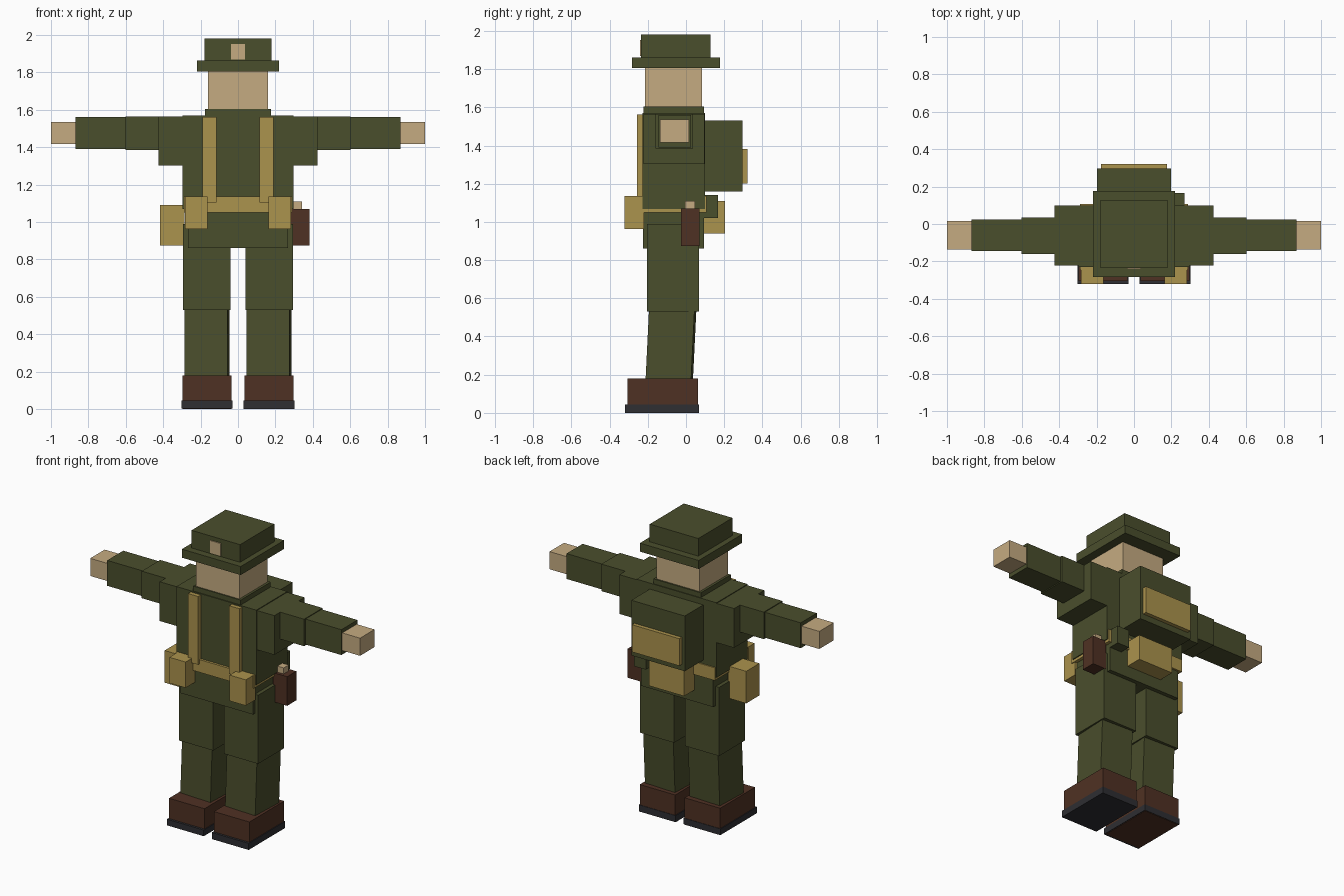
import bpy, math
from mathutils import Matrix, Vector

if "Cube" in bpy.data.objects:
    bpy.data.objects.remove(bpy.data.objects["Cube"])


def material(name, r, g, b):
    m = bpy.data.materials.new(name)
    lin = [((c / 255 + 0.055) / 1.055) ** 2.4 for c in (r, g, b)]
    m.diffuse_color = (*lin, 1)
    m.use_nodes = True
    m.node_tree.nodes["Principled BSDF"].inputs["Base Color"].default_value = m.diffuse_color
    return m


OLIVE = material("olive_cloth", 74, 78, 44)
TAN = material("tan_canvas", 171, 147, 77)
SKIN = material("skin", 197, 171, 129)
BROWN = material("brown_leather", 79, 49, 35)
BLACK = material("black_rubber", 46, 46, 50)


def box(name, mat, x, y, z, rot=(0, 0, 0)):
    """Box from (min, max) ranges, optionally rotated about its centre."""
    mid = Vector([(a + b) / 2 for a, b in (x, y, z)])
    bpy.ops.mesh.primitive_cube_add(size=1)
    ob = bpy.context.object
    ob.name = name
    ob.data.transform(Matrix.Diagonal([b - a for a, b in (x, y, z)] + [1]))
    ob.location = mid
    ob.rotation_euler = [math.radians(a) for a in rot]
    ob.data.materials.append(mat)
    return ob


def pair(name, mat, x, y, z, rot=(0, 0, 0)):
    """Same box on both sides of the body."""
    box(name + "_left", mat, x, y, z, rot)
    box(name + "_right", mat, (-x[1], -x[0]), y, z, rot)


# Head and hat
box("head", SKIN, (-.16, .16), (-.215, .085), (1.57, 1.81))
box("hat_brim", OLIVE, (-.218, .218), (-.283, .177), (1.805, 1.862))
box("hat_crown", OLIVE, (-.18, .18), (-.235, .127), (1.862, 1.98))
box("hat_badge", SKIN, (-.038, .038), (-.241, -.233), (1.868, 1.952))

# Body
box("collar", OLIVE, (-.176, .176), (-.223, .095), (1.56, 1.603))
box("torso", OLIVE, (-.296, .296), (-.229, .1), (1.068, 1.57))
box("belt", TAN, (-.29, .29), (-.245, .108), (1.05, 1.135))
box("hips", OLIVE, (-.268, .268), (-.225, .095), (.862, 1.06))
pair("shoulder_strap", TAN, (.115, .19), (-.257, -.225), (1.105, 1.562))

# Arms
pair("shoulder", OLIVE, (.27, .425), (-.222, .098), (1.302, 1.565))
pair("upper_arm", OLIVE, (.4, .602), (-.16, .036), (1.384, 1.565))
pair("forearm", OLIVE, (.59, .868), (-.145, .025), (1.39, 1.56))
pair("hand", SKIN, (.86, 1.0), (-.136, .017), (1.417, 1.535))

# Legs and boots
pair("thigh", OLIVE, (.04, .293), (-.205, .068), (.53, .99))
for side, cx in (("left", .166), ("right", -.166)):
    box("shin_" + side, OLIVE, (cx - .115, cx + .115), (-.198, .04), (.15, .55), (-2.8, 0, -2.5))
box("boot_left", BROWN, (.035, .298), (-.305, .064), (.04, .18))
box("boot_right", BROWN, (-.298, -.035), (-.305, .064), (0, .18))
box("sole_left", BLACK, (.03, .303), (-.32, .067), (0, .044))
box("sole_right", BLACK, (-.303, -.03), (-.32, .067), (.003, .044))

# Belt gear
pair("front_pouch", TAN, (.163, .283), (-.322, -.22), (.962, 1.135))
box("side_bag", TAN, (-.418, -.285), (-.18, -.04), (.875, 1.09))
box("rear_pouch", TAN, (-.13, .13), (.09, .205), (.94, 1.11))
box("small_rear_case", OLIVE, (.18, .27), (.09, .167), (1.02, 1.14))
box("holster", BROWN, (.28, .383), (-.027, .07), (.875, 1.07))
box("holster_grip", SKIN, (.29, .343), (-.006, .047), (1.06, 1.11))

# Backpack
box("backpack", OLIVE, (-.198, .198), (.09, .296), (1.16, 1.53))
box("backpack_flap", TAN, (-.176, .176), (.29, .322), (1.2, 1.382))
